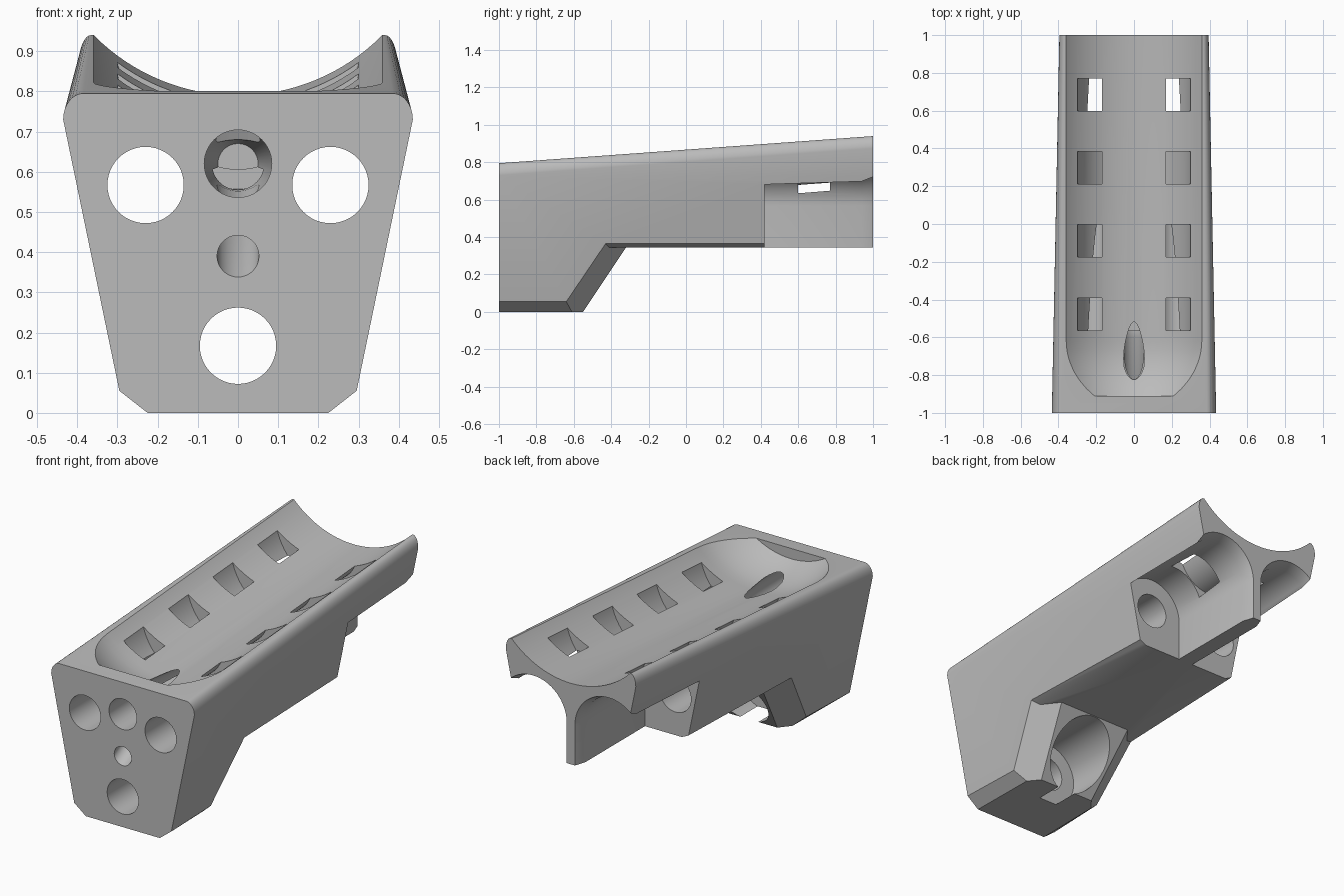
import bpy, bmesh, math

cube = bpy.data.objects.get("Cube")
if cube:
    bpy.data.objects.remove(cube, do_unlink=True)

SLOPE = 0.0725          # rise of the cradle along y
grey = bpy.data.materials.new("plain grey")
grey.use_nodes = True
grey.diffuse_color = (0.5, 0.5, 0.5, 1)
grey.node_tree.nodes["Principled BSDF"].inputs["Base Color"].default_value = (0.5, 0.5, 0.5, 1)


def finish(bm, name):
    bmesh.ops.recalc_face_normals(bm, faces=bm.faces[:])
    mesh = bpy.data.meshes.new(name)
    bm.to_mesh(mesh)
    bm.free()
    mesh.materials.append(grey)
    ob = bpy.data.objects.new(name, mesh)
    bpy.context.collection.objects.link(ob)
    return ob


def loft(name, rings):
    """Closed solid through rings of points, all with the same count."""
    bm = bmesh.new()
    rows = [[bm.verts.new(p) for p in ring] for ring in rings]
    n = len(rows[0])
    for a, b in zip(rows, rows[1:]):
        for i in range(n):
            j = (i + 1) % n
            bm.faces.new((a[i], a[j], b[j], b[i]))
    bm.faces.new(rows[0])
    bm.faces.new(rows[-1])
    return finish(bm, name)


def circle(x, y, z, r, n=48):
    return [(x + r * math.cos(2 * math.pi * i / n), y, z + r * math.sin(2 * math.pi * i / n))
            for i in range(n)]


def side_x(y, z):
    """Half-width of the leaning, tapering side wall."""
    return 0.435 + 0.207 * (z - 0.73) - 0.035 * (y + 1)


# Body: tapered block with a stepped, chamfered underside and rounded top edges
def make_body():
    bm = bmesh.new()
    sides = []
    for s in (-1, 1):
        def v(x, y, z):
            return bm.verts.new((s * x, y, z))
        outer = [v(side_x(y, z), y, z) for y, z in
                 ((-1, 0.055), (-0.64, 0.055), (-0.43, 0.365), (1, 0.365))]
        inner = [v(x, y, z) for x, y, z in
                 ((0.225, -1, 0), (0.22, -0.61, 0), (0.17, -0.55, 0),
                  (0.225, -0.32, 0.345), (0.295, -0.41, 0.345), (0.25, 1, 0.345))]
        arcs = []
        for y, z0, dx in ((-1, 0.73, 0.05), (1, 0.875, 0.03)):
            x0 = side_x(y, z0)
            arcs.append([v(x0 - dx * (1 - math.cos(a)), y, z0 + 0.065 * math.sin(a))
                         for a in (math.pi / 2 * k / 8 for k in range(9))])
        front, back = arcs
        bm.faces.new(outer + [back[0], front[0]])
        for k in range(8):
            bm.faces.new((front[k], back[k], back[k + 1], front[k + 1]))
        i0, a, b, d, c, e = inner
        bm.faces.new((outer[0], outer[1], a, i0))
        bm.faces.new((outer[1], outer[2], c, d, b, a))
        bm.faces.new((outer[2], outer[3], e, c))
        sides.append((outer, inner, front, back))
    (lo, li, lf, lb), (ro, ri, rf, rb) = sides
    bm.faces.new(li[0:3] + ri[0:3][::-1])
    bm.faces.new((li[2], li[3], ri[3], ri[2]))
    bm.faces.new((li[5], li[4], li[3], ri[3], ri[4], ri[5]))
    bm.faces.new((lf[-1], lb[-1], rb[-1], rf[-1]))
    bm.faces.new([li[0], lo[0]] + lf + rf[::-1] + [ro[0], ri[0]])
    bm.faces.new([li[5], lo[3]] + lb + rb[::-1] + [ro[3], ri[5]])
    return finish(bm, "body")


body = make_body()
cutters = []

# Cradle trough, rising to the back and closing in towards the front
rings = []
R = 0.505
for y in (-0.91, -0.87, -0.83, -0.79, -0.75, -0.71, -0.67, -0.62, 1.1):
    t = max(0, (-0.62 - y) / 0.29)
    rings.append(circle(0, y, 0.79 + R + SLOPE * (y - 1), R - 0.093 * t * t, 128))
cutters.append(loft("trough_cutter", rings))

# Rear pockets beside the central stem, with a flared back edge
def pocket_ring(x, y, r):
    arch = [(x + r * math.cos(math.pi * k / 32), y, 0.567 + r * math.sin(math.pi * k / 32))
            for k in range(33)]
    return arch + [(x - r, y, 0.2), (x + r, y, 0.2)]


for s in (-1, 1):
    x = s * 0.23
    cutters.append(loft("pocket_cutter", [pocket_ring(x, y, r) for y, r in
                                          ((0.42, 0.185), (0.94, 0.185), (1.02, 0.212))]))
    cutters.append(loft("side_bore_cutter", [circle(x, -1.1, 0.567, 0.095),
                                             circle(x, 0.5, 0.567, 0.095)]))

# Lower bore and its recess in the sloped underside
cutters.append(loft("lower_recess_cutter", [circle(0, -0.70, 0.167, 0.176),
                                            circle(0, -0.25, 0.167, 0.176)]))
cutters.append(loft("lower_bore_cutter", [circle(0, -1.1, 0.167, 0.095),
                                          circle(0, -0.6, 0.167, 0.095)]))

# Upper bore opening into the trough, and the small inclined channel below it
cutters.append(loft("upper_bore_cutter", [circle(0, y, 0.62, r) for y, r in
                                          ((-1.1, 0.084), (-0.75, 0.084), (-0.42, 0.05))]))
cutters.append(loft("channel_cutter", [circle(0, y, 0.39 + 0.53 * (y + 1), 0.052)
                                       for y in (-1.1, -0.58)]))

# Strap slots: crescent passages under the trough
for yc in (0.685, 0.297, -0.088, -0.478):
    rings = []
    for y in (yc - 0.086, yc + 0.086):
        dz = SLOPE * (y - 0.685)
        angles = [math.pi * k / 32 for k in range(33)]
        out = [(-0.311 * math.cos(a), y, 0.946 + dz - 0.311 * math.sin(a)) for a in angles]
        inn = [(0.185 * math.cos(a), y, 0.87 + dz - 0.185 * math.sin(a)) for a in angles]
        rings.append(out + [(0.185, y, 0.946 + dz)] + inn + [(-0.185, y, 0.946 + dz)])
    cutters.append(loft("strap_slot_cutter", rings))

# Cut everything out of the body
bpy.context.view_layer.objects.active = body
body.select_set(True)
for cutter in cutters:
    cutter.hide_render = True
    mod = body.modifiers.new("cut", 'BOOLEAN')
    mod.operation = 'DIFFERENCE'
    mod.solver = 'EXACT'
    mod.object = cutter
    bpy.ops.object.modifier_apply(modifier=mod.name)
    bpy.data.objects.remove(cutter, do_unlink=True)

bpy.ops.object.shade_smooth_by_angle(angle=math.radians(30))
